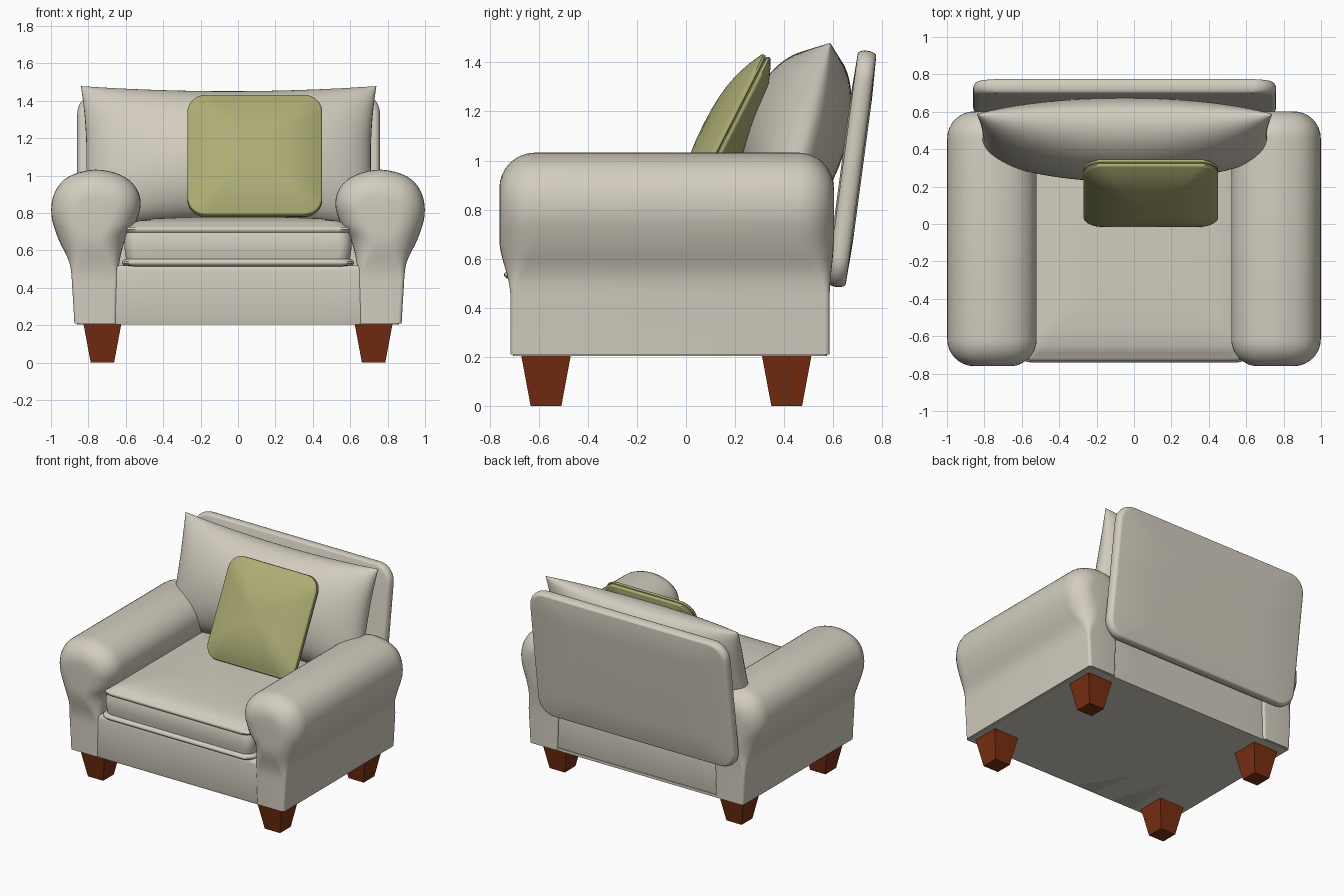
import bpy, bmesh, math
from mathutils import Vector

if "Cube" in bpy.data.objects:
    bpy.data.objects.remove(bpy.data.objects["Cube"])


def material(name, rgb):
    m = bpy.data.materials.new(name)
    m.diffuse_color = (*rgb, 1)
    m.use_nodes = True
    m.node_tree.nodes["Principled BSDF"].inputs["Base Color"].default_value = m.diffuse_color
    return m


BEIGE = material("beige fabric", (0.65, 0.61, 0.52))
GREEN = material("olive fabric", (0.42, 0.42, 0.18))
WOOD = material("red brown wood", (0.19, 0.028, 0.006))


def finish(name, bm, mat, loc=(0, 0, 0), rot_x=0.0, angle=50):
    bmesh.ops.remove_doubles(bm, verts=bm.verts, dist=1e-5)
    bmesh.ops.recalc_face_normals(bm, faces=bm.faces)
    me = bpy.data.meshes.new(name)
    bm.to_mesh(me)
    bm.free()
    me.materials.append(mat)
    ob = bpy.data.objects.new(name, me)
    bpy.context.collection.objects.link(ob)
    ob.location = loc
    ob.rotation_euler.x = rot_x
    bpy.ops.object.select_all(action='DESELECT')
    ob.select_set(True)
    bpy.context.view_layer.objects.active = ob
    if angle:
        bpy.ops.object.shade_smooth_by_angle(angle=math.radians(angle))
    return ob


def bridge(bm, rings, closed=True):
    n = len(rings[0])
    for a, b in zip(rings, rings[1:]):
        for i in range(n if closed else n - 1):
            j = (i + 1) % n
            bm.faces.new((a[i], a[j], b[j], b[i]))


def catmull(pts, steps):
    p = [Vector(q) for q in pts]
    p = [2 * p[0] - p[1]] + p + [2 * p[-1] - p[-2]]
    out = []
    for a, b, c, d in zip(p, p[1:], p[2:], p[3:]):
        for k in range(steps):
            t = k / steps
            out.append(0.5 * (2 * b + (c - a) * t + (2 * a - 5 * b + 4 * c - d) * t * t
                              + (3 * b - a - 3 * c + d) * t ** 3))
    return out + [p[-2]]


def stack(name, w, h, r, profile, mat, loc, rot_x=0.0, angle=50):
    """Rounded rectangle outline scaled by f at each height: profile of (f, z)."""
    out = []
    for k, (sx, sy) in enumerate(((1, 1), (-1, 1), (-1, -1), (1, -1))):
        for i in range(9):
            a = math.pi / 2 * (k + i / 8)
            out.append((sx * (w / 2 - r) + r * math.cos(a), sy * (h / 2 - r) + r * math.sin(a)))
        # extra points along the straight side
        nx, ny = ((-1, 1), (-1, -1), (1, -1), (1, 1))[k]
        a = math.pi / 2 * (k + 1)
        end = (nx * (w / 2 - r) + r * math.cos(a), ny * (h / 2 - r) + r * math.sin(a))
        s = out[-1]
        out += [(s[0] + (end[0] - s[0]) * t / 8, s[1] + (end[1] - s[1]) * t / 8) for t in range(1, 8)]
    bm = bmesh.new()
    rings = [[bm.verts.new((x * f, y * f, z)) for x, y in out] for f, z in profile]
    bridge(bm, rings)
    bm.faces.new(rings[0])
    bm.faces.new(rings[-1])
    return finish(name, bm, mat, loc, rot_x, angle)


def smooth(a, b, x):
    t = min(1, max(0, (x - a) / (b - a)))
    return t * t * (3 - 2 * t)


# Rolled arms: scroll profile lofted along y with rounded ends
ARM = [(0.875, 0.21), (0.885, 0.38), (0.90, 0.53), (0.96, 0.66), (0.998, 0.79), (0.98, 0.91),
       (0.905, 0.995), (0.765, 1.032), (0.63, 1.005), (0.548, 0.94), (0.52, 0.85), (0.55, 0.74),
       (0.605, 0.65), (0.635, 0.53), (0.645, 0.38), (0.65, 0.21)]


def arm(name, side):
    prof = catmull(ARM, 4)
    bm = bmesh.new()
    rings = []
    steps = [(-1, k / 8) for k in range(9)] + [(1, 1 - k / 8) for k in range(9)]
    for end, t in steps:
        a = t * math.pi / 2
        ring = []
        for x, z in prof:
            wgt = smooth(0.45, 0.68, z)
            r = 0.02 + 0.125 * wgt
            y_end = -0.715 - 0.045 * wgt if end < 0 else 0.585 + 0.017 * wgt
            d = Vector((0.76 - x, min(0, 0.80 - z))).normalized() * r * (1 - math.sin(a))
            y = y_end - end * r * (1 - math.cos(a))
            ring.append(bm.verts.new((side * (x + d.x), y, z + d.y)))
        rings.append(ring)
    bridge(bm, rings)
    n = len(prof)
    for ring in (rings[0], rings[-1]):
        for i in range(n // 2 - 1):
            bm.faces.new((ring[i], ring[i + 1], ring[n - 2 - i], ring[n - 1 - i]))
        if n % 2:
            m = n // 2
            bm.faces.new((ring[m - 1], ring[m], ring[m + 1]))
    finish(name, bm, BEIGE)


arm("right_arm", 1)
arm("left_arm", -1)

# Base frame between the arms
stack("base", 1.34, 1.28, 0.02,
      [(0.98, 0.205), (0.995, 0.21), (1, 0.22), (1, 0.495), (0.995, 0.51), (0.98, 0.52)],
      BEIGE, (0, -0.07, 0), angle=40)
# Underside panel reaching below both arms
stack("underside", 1.72, 1.28, 0.02, [(1, 0.205), (1, 0.225)], BEIGE, (0, -0.065, 0), angle=40)

# Seat cushion with piped edges and a crowned top
stack("seat_cushion", 1.24, 1.20, 0.07,
      [(0.95, 0.515), (0.985, 0.52), (1, 0.53), (1, 0.54), (0.985, 0.55), (0.965, 0.555),
       (0.975, 0.59), (0.98, 0.63), (0.975, 0.675), (0.965, 0.695), (0.978, 0.702), (0.985, 0.713),
       (0.975, 0.725), (0.955, 0.728), (0.92, 0.745), (0.85, 0.76), (0.7, 0.772), (0.4, 0.778),
       (0.05, 0.78)],
      BEIGE, (0, -0.14, 0))

# Back panel, leaning back
edge = [(1 - 0.035 * (1 - math.cos(a)), 0.038 * math.sin(a))
        for a in (math.pi / 2 * k / 6 for k in range(-6, 7))]
stack("back_panel", 1.62, 0.97, 0.12, [(0.6, -0.044)] + edge + [(0.6, 0.044)], BEIGE,
      (-0.05, 0.675, 0.966), math.radians(90 - 7.6))


# Back cushion: pinched pillow with pointed corners
def pillow(name, W, H, front, back, cx, cy, loc, lean, mat, n=40):
    bm = bmesh.new()
    for depth in (front, -back):
        rows = []
        for j in range(n + 1):
            v = math.sin(math.pi * (j / n - 0.5))
            row = []
            for i in range(n + 1):
                u = math.sin(math.pi * (i / n - 0.5))
                x = u * (W - cx * (1 - v * v))
                y = v * (H - cy * (1 - u * u))
                t = max(0, (1 - u * u) * (1 - v * v)) ** 0.48
                row.append(bm.verts.new((x, y, depth * t)))
            rows.append(row)
        bridge(bm, rows, closed=False)
    finish(name, bm, mat, loc, math.radians(90 - lean), 70)


pillow("back_cushion", 0.79, 0.392, 0.25, 0.17, 0.03, 0.035, (-0.05, 0.485, 1.1), 15, BEIGE)

# Throw pillow with a double piped seam
fs = [0.04, 0.2, 0.35, 0.5, 0.62, 0.73, 0.82, 0.89, 0.94, 0.97]
back_side = [(f, -0.018 - 0.075 * (1 - f ** 2.5)) for f in fs]
front_side = [(f, 0.018 + 0.085 * (1 - f ** 2.5)) for f in reversed(fs)]
seam = [(0.985, -0.022), (1, -0.014), (0.995, -0.004), (0.975, 0), (0.995, 0.004), (1, 0.014), (0.985, 0.022)]
stack("throw_pillow", 0.72, 0.72, 0.10, back_side + seam + front_side, GREEN,
      (0.09, 0.165, 1.105), math.radians(90 - 27))

# Tapered square legs
for sx, side in ((-1, "left"), (1, "right")):
    for y, end in ((-0.57, "front"), (0.41, "back")):
        bm = bmesh.new()
        bmesh.ops.create_cube(bm, size=1)
        for v in bm.verts:
            s = 0.205 if v.co.z > 0 else 0.125
            v.co = Vector((v.co.x * s, v.co.y * s, 0.215 if v.co.z > 0 else 0))
        finish(f"{end}_{side}_leg", bm, WOOD, (sx * 0.725, y, 0), angle=0)
